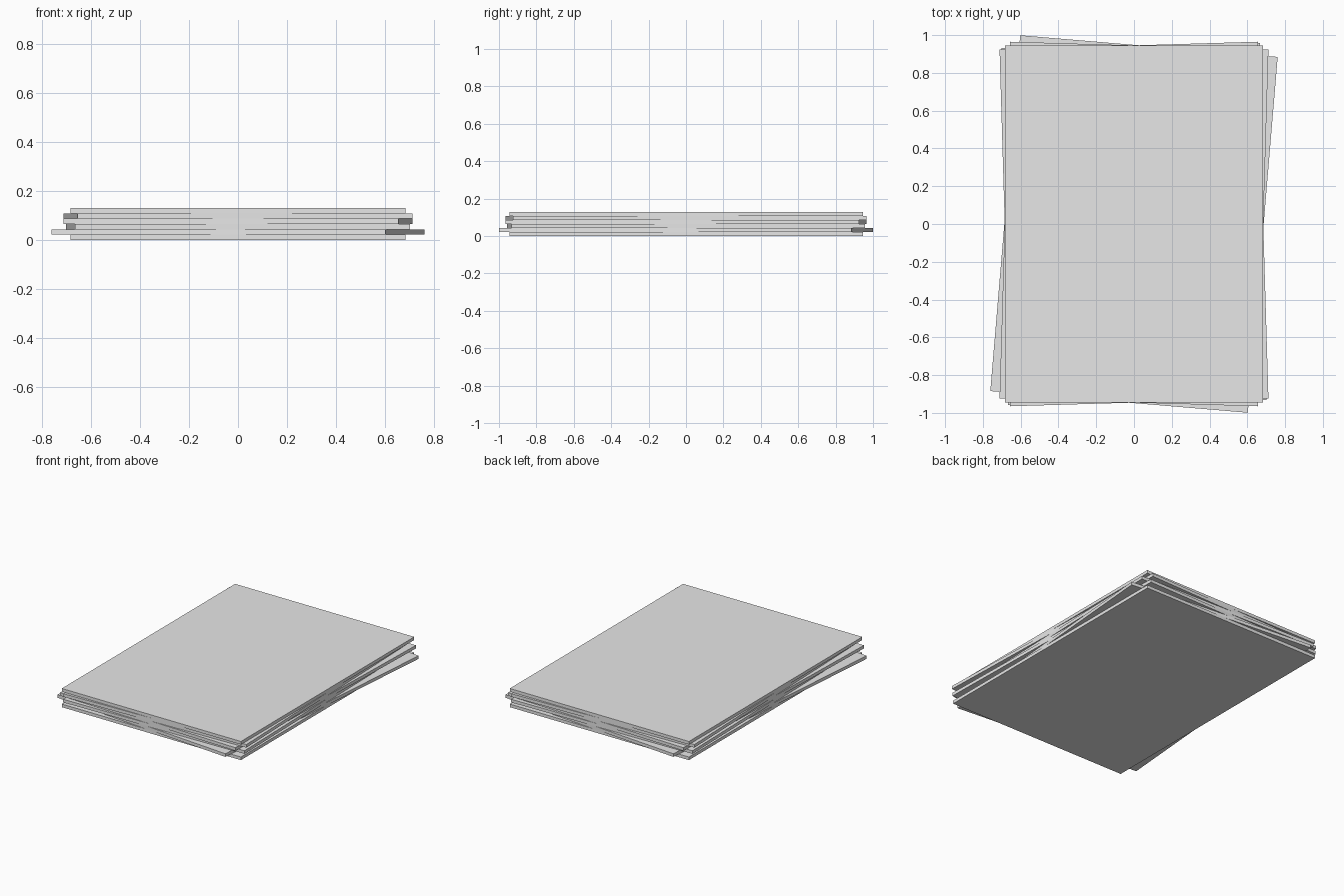
import bpy
import math

if "Cube" in bpy.data.objects:
    bpy.data.objects.remove(bpy.data.objects["Cube"])

HALF_W, HALF_D = 0.684, 0.945   # half width and half depth of one sheet
THICK = 0.0215                  # thickness of one sheet
TURNS = [0, -4.8, 1.1, -1.7, 1.7, 0]   # twist of each sheet, bottom to top, degrees

grey = bpy.data.materials.new("light_grey")
grey.diffuse_color = (0.8, 0.8, 0.8, 1.0)
grey.use_nodes = True
grey.node_tree.nodes["Principled BSDF"].inputs["Base Color"].default_value = grey.diffuse_color


def add_sheet(index, turn):
    """One flat rectangular sheet, twisted about the middle of the stack."""
    bpy.ops.mesh.primitive_cube_add(
        size=1,
        location=(0, 0, (index + 0.5) * THICK),
        rotation=(0, 0, math.radians(turn)),
    )
    sheet = bpy.context.object
    sheet.name = f"sheet_{index + 1}"
    sheet.scale = (2 * HALF_W, 2 * HALF_D, THICK)
    bpy.ops.object.transform_apply(location=False, rotation=False, scale=True)
    sheet.data.materials.append(grey)


# Stack of loosely aligned sheets
for i, angle in enumerate(TURNS):
    add_sheet(i, angle)
